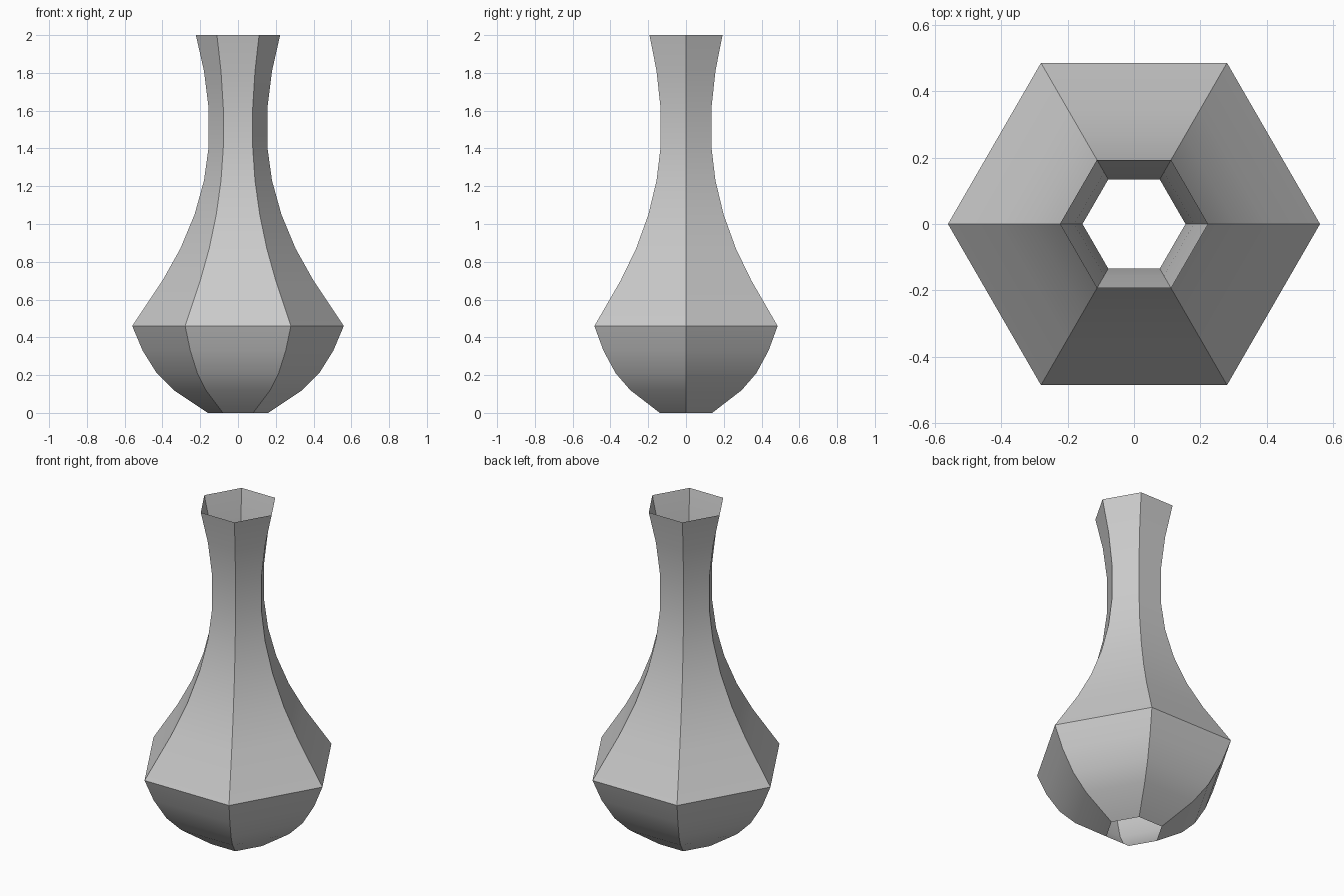
import bpy, bmesh, math

if "Cube" in bpy.data.objects:
    bpy.data.objects.remove(bpy.data.objects["Cube"])

SIDES = 6
# Silhouette of the vase from foot to lip: (corner radius, height)
PROFILE = [(0.16, 0.0), (0.34, 0.12), (0.43, 0.21), (0.505, 0.33), (0.56, 0.46),
           (0.40, 0.70), (0.305, 0.87), (0.23, 1.05), (0.18, 1.23),
           (0.155, 1.41), (0.155, 1.61), (0.18, 1.81), (0.223, 2.0)]

# Six-sided thin shell, open at the lip and the foot
bm = bmesh.new()
rings = []
for r, z in PROFILE:
    rings.append([bm.verts.new((r * math.cos(math.tau * i / SIDES),
                                r * math.sin(math.tau * i / SIDES), z))
                  for i in range(SIDES)])
for low, high in zip(rings, rings[1:]):
    for i in range(SIDES):
        j = (i + 1) % SIDES
        bm.faces.new((low[i], low[j], high[j], high[i]))

mesh = bpy.data.meshes.new("vase")
bm.to_mesh(mesh)
bm.free()
vase = bpy.data.objects.new("vase", mesh)
bpy.context.collection.objects.link(vase)

# Smooth along each panel, crisp at the corners and the shoulder
bpy.context.view_layer.objects.active = vase
vase.select_set(True)
bpy.ops.object.shade_smooth_by_angle(angle=math.radians(25))
